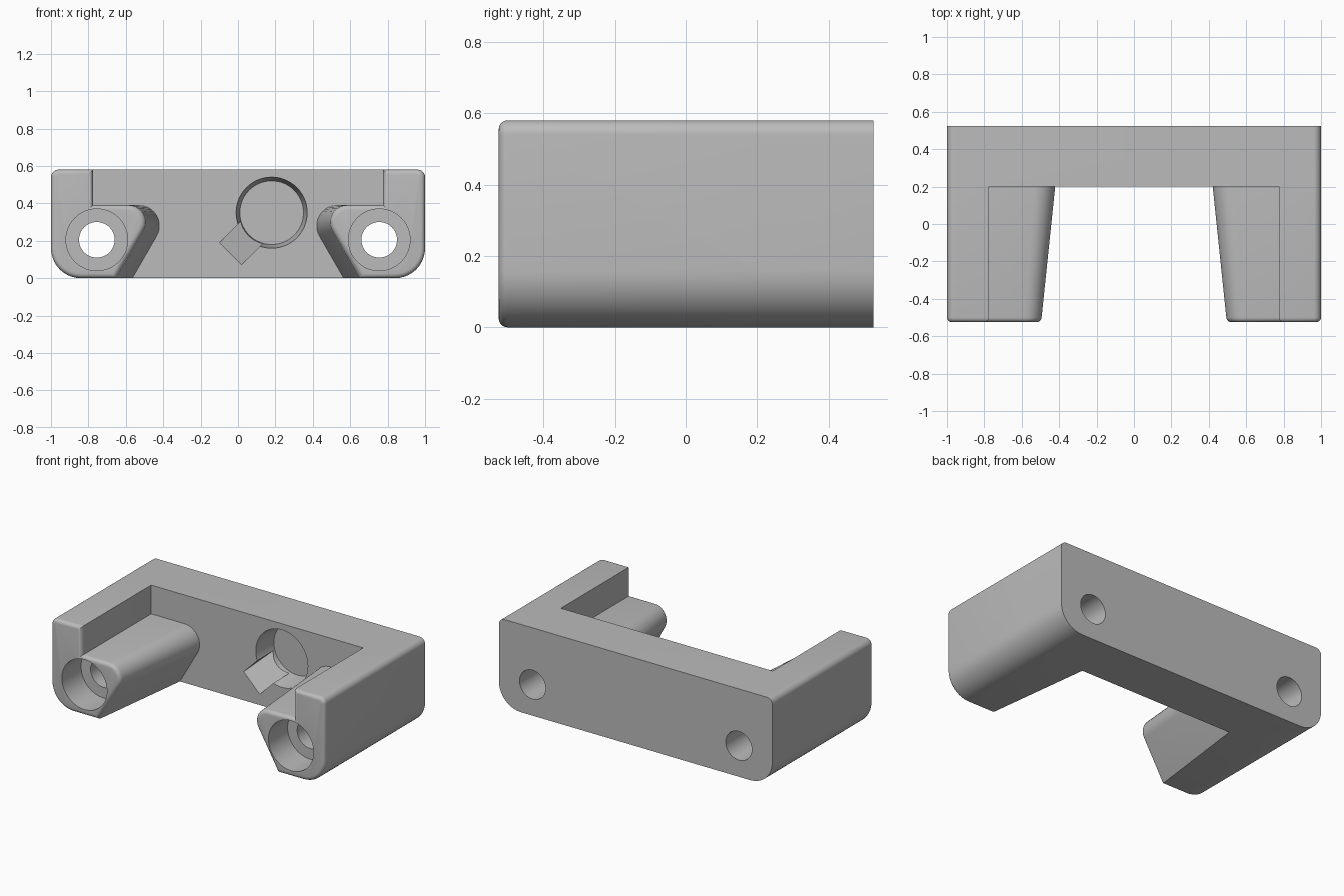
import bpy, bmesh, math
from mathutils import Vector, Matrix

if "Cube" in bpy.data.objects:
    bpy.data.objects.remove(bpy.data.objects["Cube"], do_unlink=True)

FRONT, STEP, BACK, TOP = -0.525, 0.2, 0.525, 0.58

grey = bpy.data.materials.new("matte grey")
grey.use_nodes = True
grey.diffuse_color = (0.5, 0.5, 0.5, 1)
grey.node_tree.nodes["Principled BSDF"].inputs["Base Color"].default_value = (0.5, 0.5, 0.5, 1)


def rounded(corners, steps=10):
    """Outline from (x, z, radius) corners; a zero radius stays sharp."""
    out = []
    for i, (x, z, r) in enumerate(corners):
        p = Vector((x, z))
        if r == 0:
            out.append(p)
            continue
        a = (Vector(corners[i - 1][:2]) - p).normalized()
        b = (Vector(corners[(i + 1) % len(corners)][:2]) - p).normalized()
        half = a.angle(b) / 2
        centre = p + (a + b).normalized() * r / math.sin(half)
        start = p + a * r / math.tan(half) - centre
        end = p + b * r / math.tan(half) - centre
        turn = start.angle_signed(end)
        for k in range(steps + 1):
            out.append(centre + Matrix.Rotation(-turn * k / steps, 2) @ start)
    return out


def finish(bm, name):
    bmesh.ops.recalc_face_normals(bm, faces=bm.faces)
    mesh = bpy.data.meshes.new(name)
    bm.to_mesh(mesh)
    bm.free()
    mesh.materials.append(grey)
    obj = bpy.data.objects.new(name, mesh)
    bpy.context.collection.objects.link(obj)
    return obj


def loft(name, near, far, y0, y1, soften=0):
    """Solid between two matching outlines, with an optional rounded near rim."""
    bm = bmesh.new()
    a = [bm.verts.new((p.x, y0, p.y)) for p in near]
    b = [bm.verts.new((p.x, y1, p.y)) for p in far]
    cap = bm.faces.new(a)
    bm.faces.new(b[::-1])
    for i in range(len(a)):
        bm.faces.new((a[i], a[i - 1], b[i - 1], b[i]))
    bmesh.ops.recalc_face_normals(bm, faces=bm.faces)
    if soften:
        bmesh.ops.bevel(bm, geom=list(cap.edges), offset=soften, segments=5,
                        profile=0.5, affect='EDGES', clamp_overlap=False)
    return finish(bm, name)


def drill(name, x, z, r0, r1, y0, y1):
    bm = bmesh.new()
    place = Matrix.Translation((x, (y0 + y1) / 2, z)) @ Matrix.Rotation(-math.pi / 2, 4, 'X')
    bmesh.ops.create_cone(bm, cap_ends=True, segments=64, radius1=r0, radius2=r1,
                          depth=y1 - y0, matrix=place)
    return finish(bm, name)


def combine(target, tool, operation):
    mod = target.modifiers.new(tool.name, 'BOOLEAN')
    mod.operation, mod.object, mod.solver = operation, tool, 'EXACT'
    bpy.context.view_layer.objects.active = target
    bpy.ops.object.modifier_apply(modifier=mod.name)
    bpy.data.objects.remove(tool, do_unlink=True)


# Back plate
plate = rounded([(-1, 0, 0.16), (-1, TOP, 0.04), (1, TOP, 0.04), (1, 0, 0.16)])
body = loft("bracket_body", plate, plate, STEP, BACK)


# Arms: upright outer wall with a tapering inner shoulder
def arm_outline(side, foot, tip, r):
    return rounded([(side * x, z, rad) for x, z, rad in (
        (1, 0, 0.16), (1, TOP, 0.04), (0.775, TOP, 0),
        (0.775, 0.39, 0), (tip, 0.39, r), (foot, 0, 0))])


for side, name in ((1, "left"), (-1, "right")):
    arm = loft(name + "_arm", arm_outline(side, 0.655, 0.43, 0.09),
               arm_outline(side, 0.565, 0.34, 0.11), FRONT, STEP, soften=0.025)
    combine(body, arm, 'UNION')

# Screw holes with wide counterbores at the front
for side in (1, -1):
    x, z = side * 0.755, 0.205
    combine(body, drill("screw_hole", x, z, 0.095, 0.095, -0.7, 0.7), 'DIFFERENCE')
    combine(body, drill("counterbore", x, z, 0.165, 0.165, -0.7, -0.325), 'DIFFERENCE')

# Tapered round pocket in the plate
combine(body, drill("round_pocket", 0.18, 0.35, 0.2025, 0.17, 0.1, 0.36), 'DIFFERENCE')

# Sloping slot running diagonally into the pocket
bm = bmesh.new()
turn = Matrix.Translation((-0.04, 0, 0.13)) @ Matrix.Rotation(-math.pi / 4, 4, 'Y')
ramp = ((0, 0.1), (0, 0.2), (0.17, 0.355), (0.3, 0.355), (0.3, 0.1))
ends = [[bm.verts.new(turn @ Vector((t, y, w))) for t, y in ramp] for w in (-0.083, 0.083)]
bm.faces.new(ends[0])
bm.faces.new(ends[1][::-1])
for i in range(len(ramp)):
    bm.faces.new((ends[0][i], ends[0][i - 1], ends[1][i - 1], ends[1][i]))
combine(body, finish(bm, "slot"), 'DIFFERENCE')

# Smooth curves, sharp edges
bpy.ops.object.select_all(action='DESELECT')
body.select_set(True)
bpy.context.view_layer.objects.active = body
bpy.ops.object.shade_smooth_by_angle(angle=math.radians(30))
